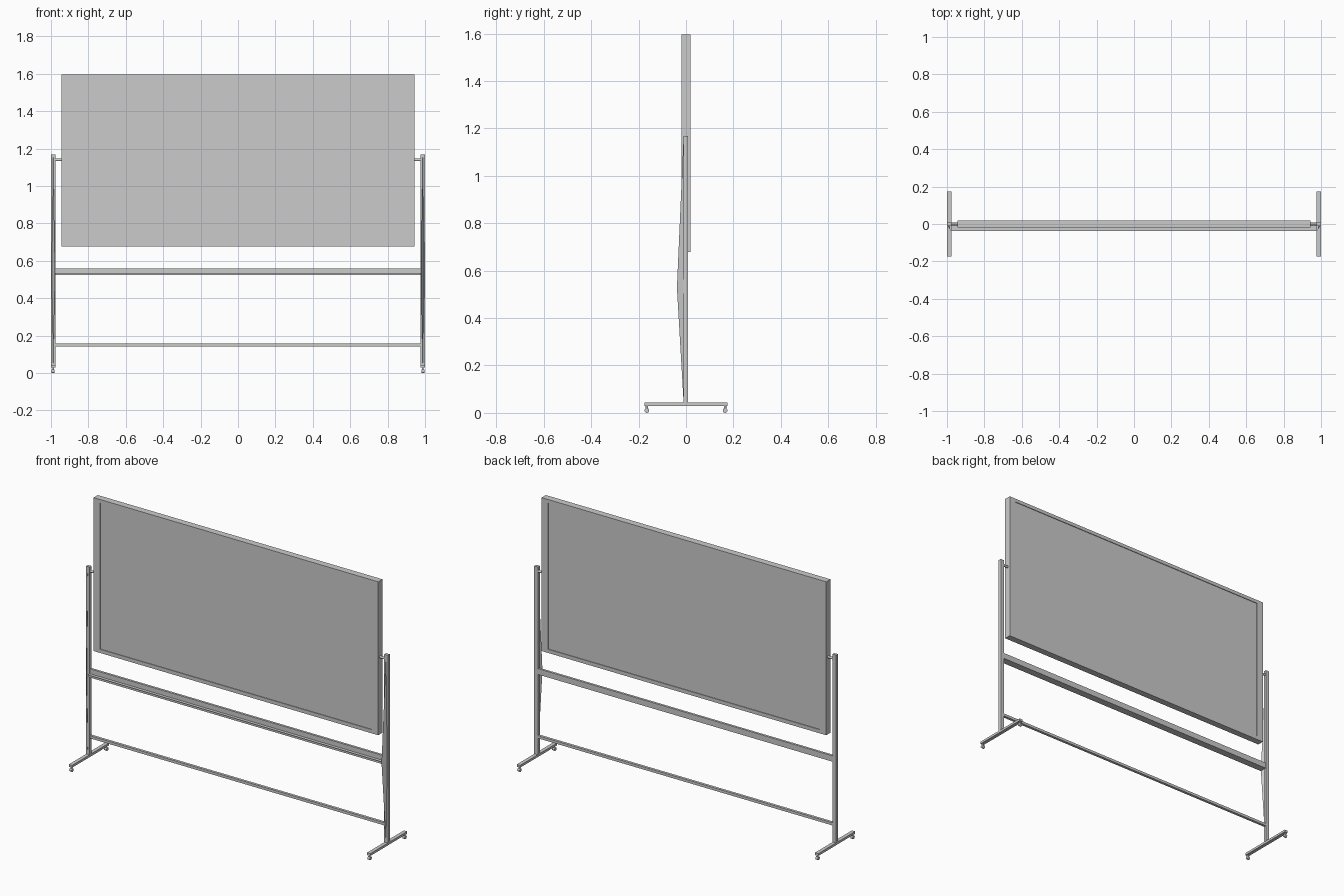
import bpy, bmesh, math

if "Cube" in bpy.data.objects:
    bpy.data.objects.remove(bpy.data.objects["Cube"])


def mesh_object(name, verts, faces):
    mesh = bpy.data.meshes.new(name)
    mesh.from_pydata(verts, [], faces)
    ob = bpy.data.objects.new(name, mesh)
    bpy.context.collection.objects.link(ob)
    return ob


def box(name, x0, x1, y0, y1, z0, z1):
    v = [(x, y, z) for x in (x0, x1) for y in (y0, y1) for z in (z0, z1)]
    f = [(0, 1, 3, 2), (4, 6, 7, 5), (0, 4, 5, 1), (2, 3, 7, 6), (0, 2, 6, 4), (1, 5, 7, 3)]
    return mesh_object(name, v, f)


def cyl_x(name, x, y, z, r, length, axis_x=True):
    bpy.ops.mesh.primitive_cylinder_add(
        vertices=16, radius=r, depth=length, location=(x, y, z),
        rotation=(0, math.pi / 2 if axis_x else 0, 0))
    ob = bpy.context.object
    ob.name = name
    bpy.ops.object.shade_smooth_by_angle()
    return ob


# Writing panel, seen from both sides
box("board_panel", -0.90, 0.90, -0.016, 0.016, 0.70, 1.578)

# Frame around the panel
box("frame_top", -0.9, 0.9, -0.02, 0.02, 1.576, 1.597)
box("frame_bottom", -0.9, 0.9, -0.02, 0.02, 0.678, 0.70)

# Rails between the posts
box("lower_rail", -0.976, 0.976, -0.008, 0.008, 0.142, 0.158)

# Pen tray: upright back with a shelf and small front lip
tray = [(0.006, 0.523), (-0.038, 0.523), (-0.038, 0.535), (-0.034, 0.535),
        (-0.034, 0.529), (-0.008, 0.529), (-0.008, 0.558), (0.006, 0.558)]
n = len(tray)
mesh_object("pen_tray",
            [(x, y, z) for x in (-0.976, 0.976) for y, z in tray],
            [tuple(range(n))[::-1], tuple(range(n, 2 * n))]
            + [(i, (i + 1) % n, n + (i + 1) % n, n + i) for i in range(n)])

for s, side in ((-1, "left"), (1, "right")):
    # Frame side, post and foot
    box(side + "_frame_side", *sorted((s * 0.90, s * 0.943)), -0.02, 0.02, 0.678, 1.597)
    box(side + "_post", *sorted((s * 0.976, s * 1.0)), -0.01, 0.008, 0.042, 1.168)
    box(side + "_foot", *sorted((s * 0.977, s * 0.999)), -0.175, 0.175, 0.029, 0.043)
    # Pivot pin holding the board
    cyl_x(side + "_pivot", s * 0.96, 0, 1.14, 0.007, 0.04)
    # Thin gusset from the post to the tray's front corner
    mesh_object(side + "_gusset",
                [(s * 0.988, -0.01, 1.168), (s * 0.978, -0.038, 0.535),
                 (s * 0.978, -0.038, 0.523), (s * 0.988, -0.01, 0.042),
                 (s * 0.995, -0.01, 0.529)],
                [(0, 1, 4), (1, 2, 4), (2, 3, 4)])
    # Casters with stems
    for y, end in ((-0.165, "front"), (0.165, "back")):
        cyl_x(f"{side}_{end}_stem", s * 0.988, y, 0.022, 0.005, 0.018, False)
        cyl_x(f"{side}_{end}_caster", s * 0.988, y, 0.01, 0.01, 0.016)

# Consistent outward normals
for ob in bpy.data.objects:
    bm = bmesh.new()
    bm.from_mesh(ob.data)
    bmesh.ops.recalc_face_normals(bm, faces=bm.faces)
    bm.to_mesh(ob.data)
    bm.free()
